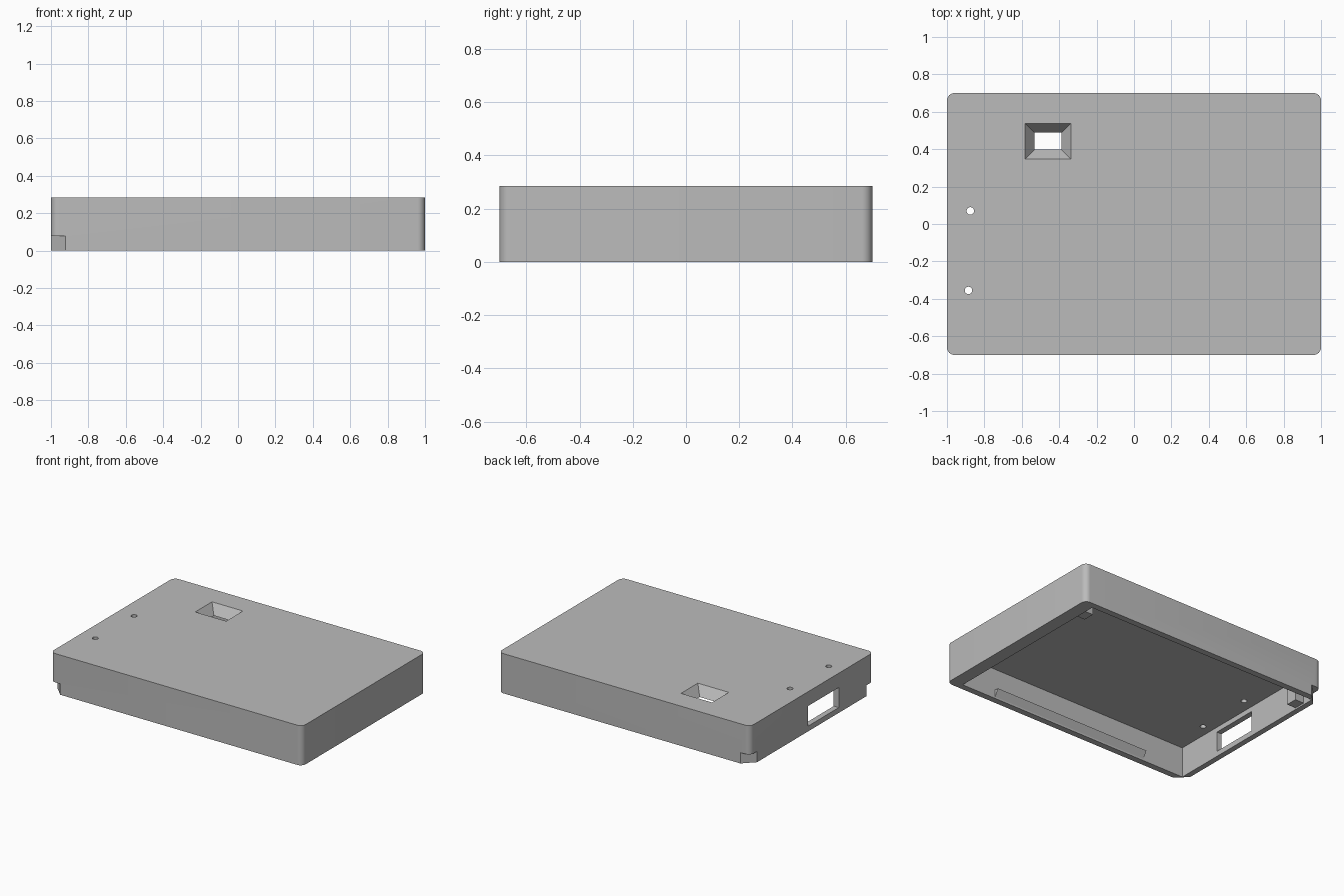
import bpy, bmesh, math

if "Cube" in bpy.data.objects:
    bpy.data.objects.remove(bpy.data.objects["Cube"], do_unlink=True)

HX, HY, H = 1.0, 0.7, 0.285      # outer half sizes and height
CEIL = 0.218                     # underside of the top panel
IN_Y = 0.655                     # inner half depth
IN_L, IN_R = 0.905, -0.96        # inner faces of the two end walls

grey = bpy.data.materials.new("plain_grey")
grey.use_nodes = True
grey.diffuse_color = (0.5, 0.5, 0.5, 1)
grey.node_tree.nodes["Principled BSDF"].inputs["Base Color"].default_value = (0.5, 0.5, 0.5, 1)


def loft(name, low, high):
    """Solid between two matching rings of 3D points."""
    bm = bmesh.new()
    a = [bm.verts.new(p) for p in low]
    b = [bm.verts.new(p) for p in high]
    bm.faces.new(a)
    bm.faces.new(b)
    n = len(a)
    for i in range(n):
        j = (i + 1) % n
        bm.faces.new((a[i], a[j], b[j], b[i]))
    bmesh.ops.recalc_face_normals(bm, faces=bm.faces)
    mesh = bpy.data.meshes.new(name)
    bm.to_mesh(mesh)
    bm.free()
    mesh.materials.append(grey)
    ob = bpy.data.objects.new(name, mesh)
    bpy.context.collection.objects.link(ob)
    return ob


def prism(name, ring, z0, z1):
    return loft(name, [(x, y, z0) for x, y in ring], [(x, y, z1) for x, y in ring])


def rect(x0, x1, y0, y1):
    return [(x0, y0), (x1, y0), (x1, y1), (x0, y1)]


def circle(cx, cy, r, n=24):
    return [(cx + r * math.cos(math.tau * i / n), cy + r * math.sin(math.tau * i / n))
            for i in range(n)]


def rounded(hx, hy, r, steps=8):
    pts = []
    for k, (sx, sy) in enumerate([(1, 1), (-1, 1), (-1, -1), (1, -1)]):
        for i in range(steps + 1):
            t = math.pi / 2 * (k + i / steps)
            pts.append((sx * (hx - r) + r * math.cos(t), sy * (hy - r) + r * math.sin(t)))
    return pts


def cut(target, cutter):
    cutter.hide_render = True
    mod = target.modifiers.new("cut", "BOOLEAN")
    mod.operation = "DIFFERENCE"
    mod.solver = "EXACT"
    mod.object = cutter
    bpy.context.view_layer.objects.active = target
    bpy.ops.object.modifier_apply(modifier=mod.name)
    bpy.data.objects.remove(cutter, do_unlink=True)


# Open-bottomed shell
shell = prism("case_shell", rounded(HX, HY, 0.04), 0, H)
cut(shell, prism("cavity", rect(IN_R, IN_L, -IN_Y, IN_Y), -0.1, CEIL))

# Tapered window in the top panel
taper = 0.05 / (H - CEIL)


def window_ring(z):
    d = 0.052 - (z - CEIL) * taper
    return [(x, y, z) for x, y in rect(-0.585 + d, -0.335 - d, 0.345 + d, 0.54 - d)]


cut(shell, loft("window", window_ring(CEIL - 0.01), window_ring(H + 0.01)))

# Pin holes in the top panel
for x, y in [(-0.875, 0.07), (-0.885, -0.355)]:
    cut(shell, prism("pin_hole", circle(x, y, 0.02), 0.15, 0.4))

# Port opening in the end wall
cut(shell, prism("port", rect(-1.1, -0.93, -0.305, 0.045), 0.038, 0.182))

# Diagonal notches under the two end corners
for s in (1, -1):
    ring = [(-0.92, s * 0.702), (-0.92, s * 0.8), (-1.1, s * 0.8), (-1.1, s * 0.622),
            (-1.0, s * 0.622)]
    cut(shell, prism("corner_notch", ring, -0.1, 0.078))

bpy.ops.object.select_all(action="DESELECT")
shell.select_set(True)
bpy.context.view_layer.objects.active = shell
bpy.ops.object.shade_smooth_by_angle(angle=math.radians(30))

# Corner posts hanging from the top panel
prism("right_post", rect(IN_R - 0.005, -0.89, 0.49, 0.573), 0.012, CEIL + 0.005)
prism("left_post", rect(0.83, IN_L + 0.005, 0.49, 0.573), 0.012, CEIL + 0.005)

# Wedge-shaped snap ridges on the long inner walls
for side, s in (("front", -1), ("back", 1)):
    profile = [(IN_Y + 0.005, 0.013), (IN_Y + 0.005, 0.065), (IN_Y - 0.03, 0.062),
               (IN_Y, 0.013)]
    loft(side + "_snap_ridge", [(-0.63, s * y, z) for y, z in profile],
         [(0.63, s * y, z) for y, z in profile])
